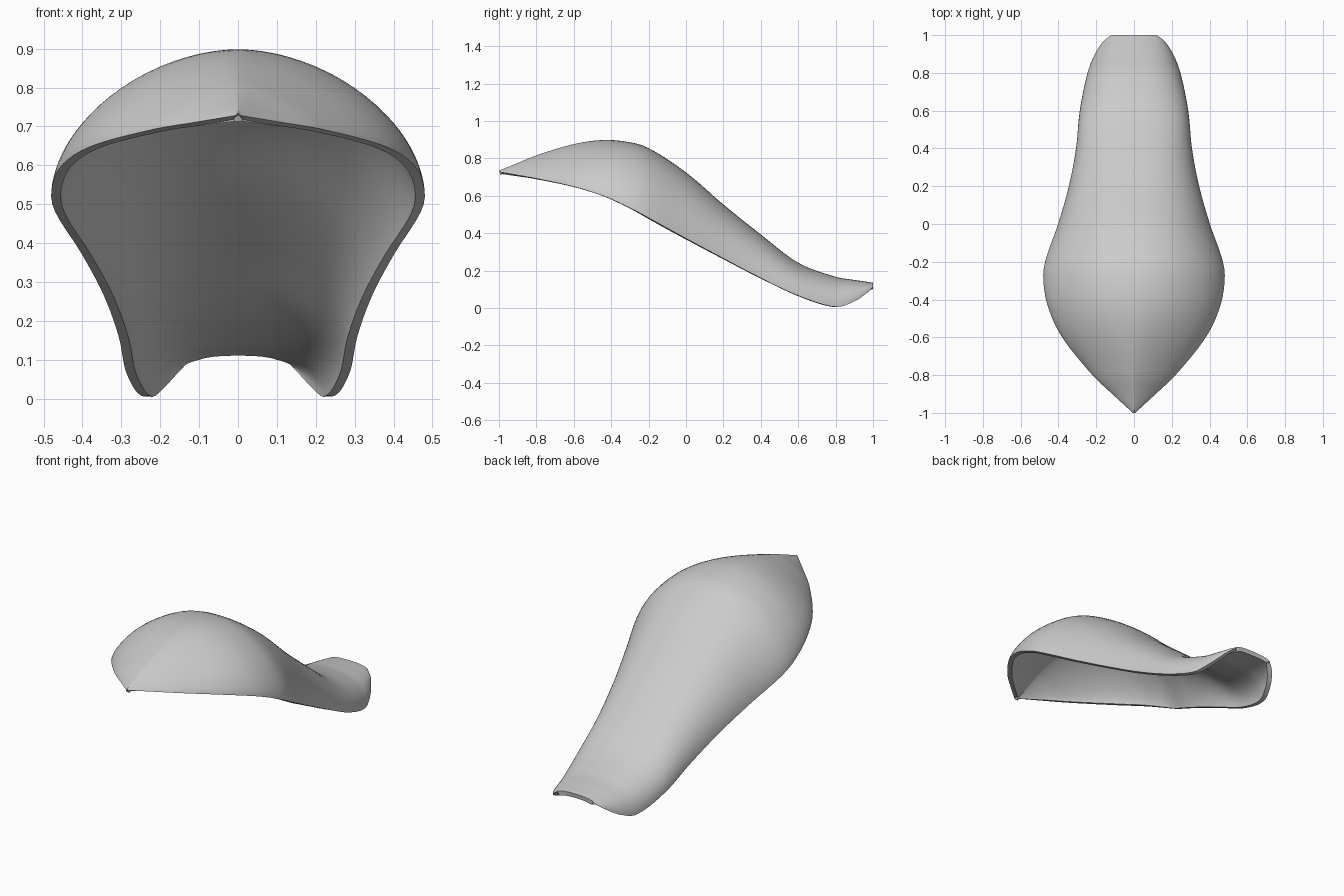
import bpy, bmesh, math

if "Cube" in bpy.data.objects:
    bpy.data.objects.remove(bpy.data.objects["Cube"])

# Stations along the shell: y, half width, crown z, rim z, side exponent a, crown exponent b
STATIONS = [
    (-1.0, .006, .735, .728, 1.2, 1.3),
    (-.9, .115, .775, .710, 1.25, 1.3),
    (-.8, .220, .816, .692, 1.35, 1.35),
    (-.6, .380, .876, .648, 1.6, 1.45),
    (-.44, .455, .898, .598, 1.85, 1.5),
    (-.3, .480, .886, .535, 2.0, 1.55),
    (-.2, .471, .855, .482, 2.1, 1.6),
    (0, .402, .725, .372, 2.3, 1.75),
    (.2, .345, .553, .265, 2.4, 1.9),
    (.4, .307, .393, .160, 2.5, 2.0),
    (.6, .287, .242, .066, 2.5, 2.1),
    (.8, .246, .167, .006, 2.5, 2.1),
    (.9, .207, .150, .035, 2.5, 2.1),
    (.97, .160, .140, .082, 2.5, 2.0),
    (1.0, .120, .135, .112, 2.5, 2.0),
]


def sample(y):
    """Smooth cubic interpolation of the station values at y."""
    s = STATIONS
    n = len(s)
    i = max(k for k in range(n - 1) if s[k][0] <= y + 1e-9)
    h = s[i + 1][0] - s[i][0]
    t = (y - s[i][0]) / h

    def slope(k, c):
        a, b = max(k - 1, 0), min(k + 1, n - 1)
        return (s[b][c] - s[a][c]) / (s[b][0] - s[a][0])

    return [(2*t**3 - 3*t**2 + 1) * s[i][c] + (t**3 - 2*t**2 + t) * h * slope(i, c)
            + (3*t**2 - 2*t**3) * s[i + 1][c] + (t**3 - t**2) * h * slope(i + 1, c)
            for c in range(1, 6)]


# Outer skin lofted through arched cross-sections
ROWS, HALF = 80, 20
bm = bmesh.new()
rings = []
for r in range(ROWS + 1):
    y = -math.cos(math.pi * r / ROWS)
    w, top, rim, a, b = sample(y)
    ring = []
    for k in range(-HALF, HALF + 1):
        t = abs(k) / HALF * math.pi / 2
        x = math.copysign(w * math.sin(t) ** (2 / a), k)
        z = rim + (top - rim) * max(math.cos(t), 0) ** (2 / b)
        ring.append(bm.verts.new((x, y, z)))
    rings.append(ring)
for p, q in zip(rings, rings[1:]):
    for k in range(2 * HALF):
        bm.faces.new((p[k], p[k + 1], q[k + 1], q[k]))
me = bpy.data.meshes.new("curved_shell")
bm.to_mesh(me)
bm.free()
shell = bpy.data.objects.new("curved_shell", me)
bpy.context.collection.objects.link(shell)
bpy.context.view_layer.objects.active = shell
shell.select_set(True)

# Wall thickness, grown inwards
wall = shell.modifiers.new("wall", 'SOLIDIFY')
wall.thickness = 0.025
wall.offset = -1
bpy.ops.object.modifier_apply(modifier="wall")
bpy.ops.object.shade_smooth_by_angle(angle=math.radians(35))
